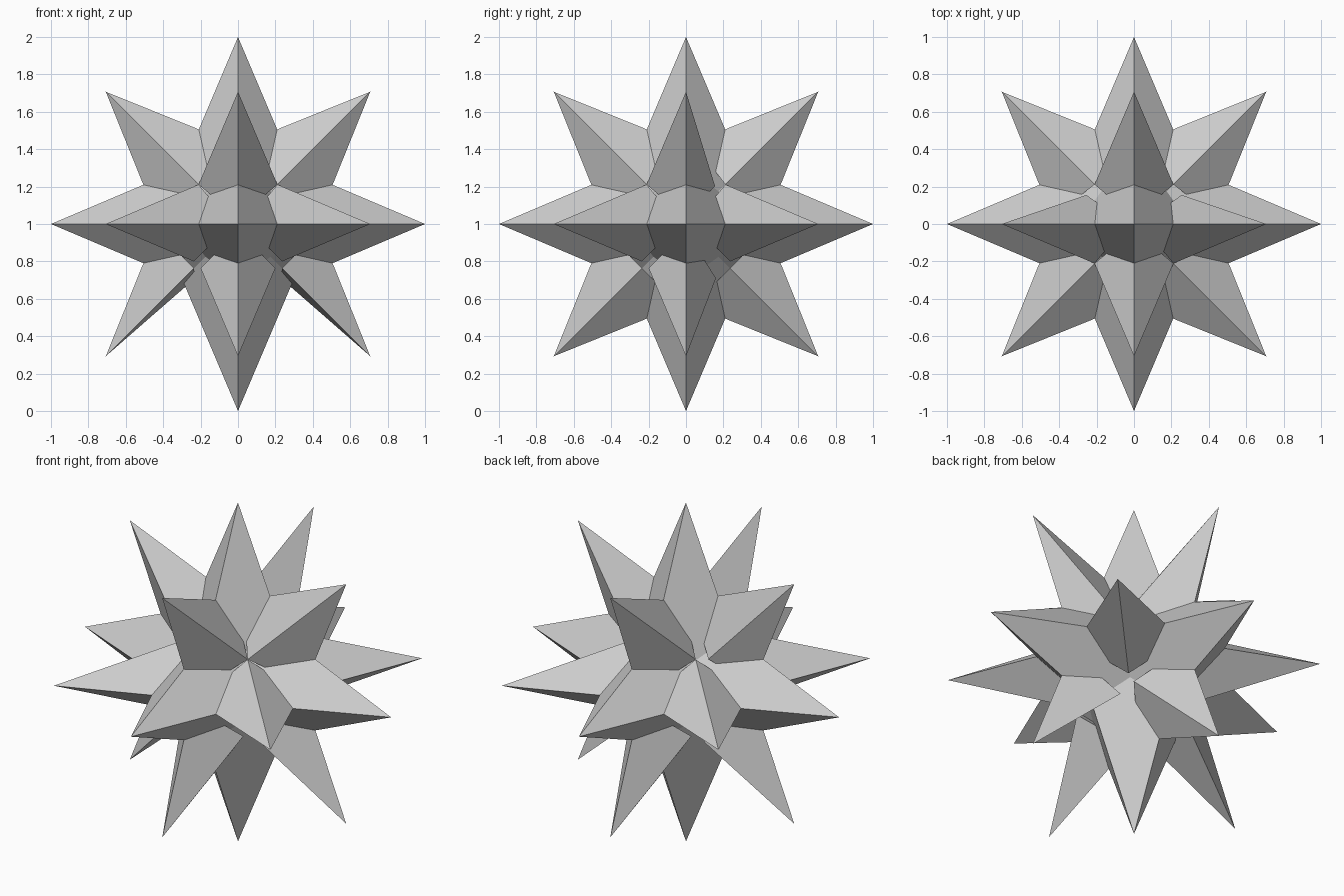
import bpy, bmesh
from mathutils import Vector
from itertools import product

if "Cube" in bpy.data.objects:
    bpy.data.objects.remove(bpy.data.objects["Cube"])

CENTRE = Vector((0, 0, 1))
R = 0.424          # half diagonal of a spike's section at the star centre


def make_spike(name, tip, ring):
    """Flat-sided pyramid from a ring of base corners to a tip."""
    bm = bmesh.new()
    top = bm.verts.new(Vector(tip) + CENTRE)
    base = [bm.verts.new(Vector(p) + CENTRE) for p in ring]
    for i, v in enumerate(base):
        bm.faces.new((top, v, base[(i + 1) % len(base)]))
    bm.faces.new(base[::-1])
    bmesh.ops.recalc_face_normals(bm, faces=bm.faces[:])
    mesh = bpy.data.meshes.new(name)
    bm.to_mesh(mesh)
    bm.free()
    bpy.context.collection.objects.link(bpy.data.objects.new(name, mesh))


def axis(i, s=1):
    v = Vector((0, 0, 0))
    v[i] = s
    return v


# Six main spikes along the axes, square section, starting at the centre
for i, s in product(range(3), (-1, 1)):
    u, v = axis((i + 1) % 3, R), axis((i + 2) % 3, R)
    make_spike("main_spike", axis(i, s), [u, v, -u, -v])


def side_corner(d, k, s):
    """Base corner of a diagonal spike towards axis k."""
    if k == 1 and s > 0:                      # slimmer rear corners
        sx = 1 if d.x > 0 else -1
        return Vector((0.255 * sx, 0.155, 0.203)) if d.z > 0 else Vector((0.229 * sx, 0.16, -0.29))
    p = d / 3 + axis(k, 0.2 * s)
    if p.z > 0:                               # upper corners meet in one point
        p = Vector([0.211 if c > 0 else -0.211 for c in p])
    return p


# Twelve diagonal spikes between the axes, rhombic section
for k in range(3):
    i, j = (k + 1) % 3, (k + 2) % 3
    for si, sj in product((-1, 1), repeat=2):
        d = (axis(i, si) + axis(j, sj)).normalized()
        u = (axis(i, si) - axis(j, sj)).normalized() * R * 2 / 3
        ring = [d / 3 + u, side_corner(d, k, 1), d / 3 - u, side_corner(d, k, -1)]
        if k == 1 and d.z < 0:                # lower side spikes are three-sided
            ring = [p for p in ring if p.z > -0.4]
        make_spike("diagonal_spike", d, ring)
